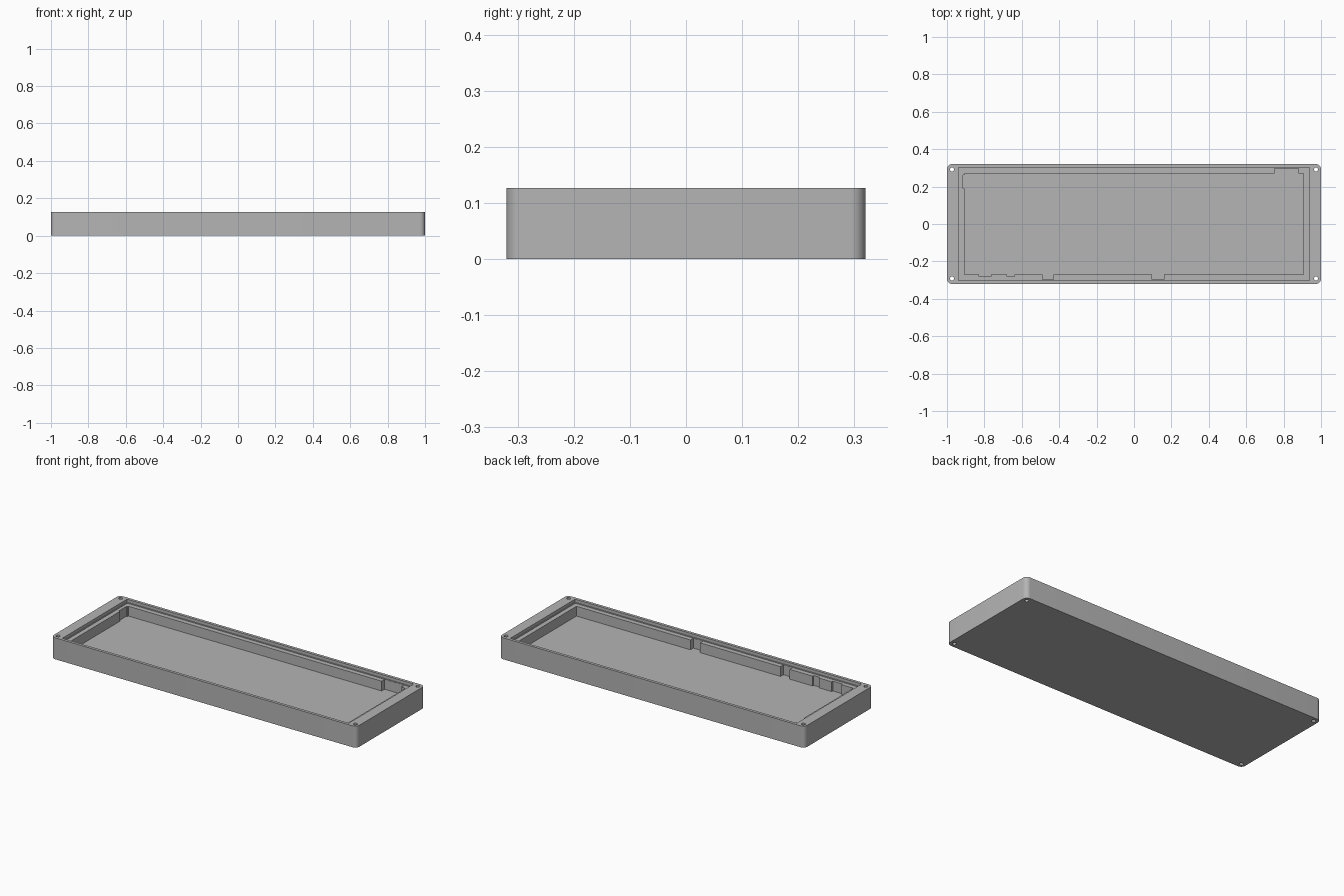
import bpy
import bmesh

cube = bpy.data.objects.get("Cube")
if cube:
    bpy.data.objects.remove(cube, do_unlink=True)

HEIGHT, LEDGE_Z, FLOOR_Z = 0.127, 0.109, 0.048

grey = bpy.data.materials.new("plain grey")
grey.use_nodes = True
grey.diffuse_color = (0.46, 0.46, 0.46, 1)
grey.node_tree.nodes["Principled BSDF"].inputs["Base Color"].default_value = grey.diffuse_color


def add_object(name, bm):
    mesh = bpy.data.meshes.new(name)
    bm.to_mesh(mesh)
    bm.free()
    mesh.materials.append(grey)
    obj = bpy.data.objects.new(name, mesh)
    bpy.context.collection.objects.link(obj)
    return obj


def box(name, x0, x1, y0, y1, z0, z1, radius=0):
    """Box between limits, optionally with rounded upright edges."""
    bm = bmesh.new()
    bmesh.ops.create_cube(bm, size=1)
    for v in bm.verts:
        v.co = (x1 if v.co.x > 0 else x0, y1 if v.co.y > 0 else y0, z1 if v.co.z > 0 else z0)
    if radius:
        upright = [e for e in bm.edges if abs(e.verts[0].co.z - e.verts[1].co.z) > 0.01]
        bmesh.ops.bevel(bm, geom=upright, offset=radius, segments=8,
                        affect='EDGES', profile=0.5)
    return add_object(name, bm)


def hole(x, y):
    bm = bmesh.new()
    bmesh.ops.create_cone(bm, cap_ends=True, segments=24, radius1=0.011, radius2=0.011, depth=1)
    bmesh.ops.translate(bm, verts=bm.verts, vec=(x, y, 0))
    return add_object("screw_hole_cutter", bm)


# Outer body with rounded corners
tray = box("case_tray", -1, 1, -0.32, 0.32, 0, HEIGHT, radius=0.027)

# Shallow recess above the support ledge, then the main pocket
cutters = [
    box("recess_cutter", -0.938, 0.938, -0.303, 0.303, LEDGE_Z, 0.2),
    box("pocket_cutter", -0.906, 0.906, -0.27, 0.27, FLOOR_Z, 0.2),
]

# Gaps and notches cut into the ledge: x range, y range
gaps = [
    (0.751, 0.88, 0.2, 0.297),
    (-0.49, -0.43, -0.297, -0.2),
    (0.096, 0.16, -0.297, -0.2),
    (-0.83, -0.765, -0.28, -0.2),
    (-0.68, -0.64, -0.28, -0.2),
    (-0.914, -0.85, 0.19, 0.262),
]
cutters += [box("gap_cutter", *gap, FLOOR_Z, 0.2) for gap in gaps]

# Fine step between the recess wall and the ledge
cutters.append(box("lip_cutter", -0.933, 0.933, -0.298, 0.298, LEDGE_Z - 0.003, 0.2))

# Screw holes through the four corners
cutters += [hole(sx * 0.973, sy * 0.292) for sx in (-1, 1) for sy in (-1, 1)]

for cutter in cutters:
    cutter.hide_render = True
    cut = tray.modifiers.new("cut", 'BOOLEAN')
    cut.operation = 'DIFFERENCE'
    cut.solver = 'EXACT'
    cut.object = cutter

# Bake the cuts and discard the cutters
depsgraph = bpy.context.evaluated_depsgraph_get()
baked = bpy.data.meshes.new_from_object(tray.evaluated_get(depsgraph))
tray.modifiers.clear()
tray.data = baked
for cutter in cutters:
    bpy.data.objects.remove(cutter, do_unlink=True)

# Smooth corners and holes, crisp edges elsewhere
bpy.ops.object.select_all(action='DESELECT')
tray.select_set(True)
bpy.context.view_layer.objects.active = tray
bpy.ops.object.shade_smooth_by_angle(angle=0.5)
